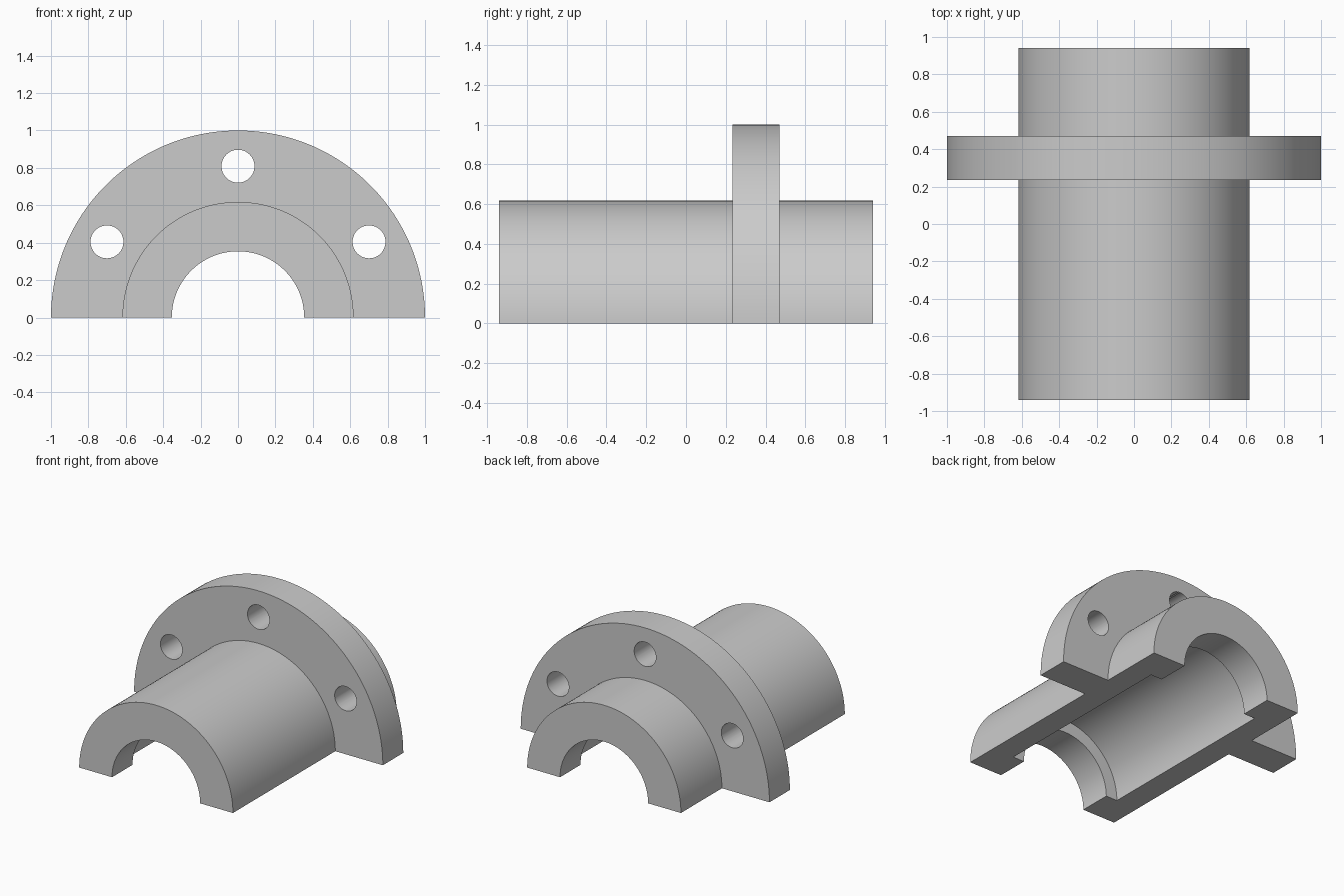
import bpy, bmesh
from math import cos, sin, pi, radians

cube = bpy.data.objects.get("Cube")
if cube:
    bpy.data.objects.remove(cube, do_unlink=True)

# Main dimensions
R_FLANGE, R_BODY, R_BORE, R_CAVITY = 1.0, 0.618, 0.354, 0.445
HALF_LEN, LIP = 0.941, 0.235
FLANGE_Y0, FLANGE_Y1 = 0.235, 0.47
R_BOLT, R_HOLE = 0.809, 0.088
SEGMENTS = 96

grey = bpy.data.materials.new("plain_grey")
grey.use_nodes = True
colour = (0.6, 0.6, 0.6, 1.0)
grey.diffuse_color = colour
grey.node_tree.nodes["Principled BSDF"].inputs["Base Color"].default_value = colour


def add_object(name, bm):
    bmesh.ops.recalc_face_normals(bm, faces=bm.faces)
    mesh = bpy.data.meshes.new(name)
    bm.to_mesh(mesh)
    bm.free()
    mesh.materials.append(grey)
    obj = bpy.data.objects.new(name, mesh)
    bpy.context.collection.objects.link(obj)
    return obj


def half_lathe(name, profile):
    """Sweep a closed (radius, y) profile through a half turn and cap both ends."""
    bm = bmesh.new()
    rings = []
    for i in range(SEGMENTS + 1):
        a = pi * i / SEGMENTS
        rings.append([bm.verts.new((r * cos(a), y, r * sin(a))) for r, y in profile])
    n = len(profile)
    for a, b in zip(rings, rings[1:]):
        for j in range(n):
            k = (j + 1) % n
            bm.faces.new((a[j], a[k], b[k], b[j]))
    bm.faces.new(rings[0])
    bm.faces.new(rings[-1])
    return add_object(name, bm)


def cylinder_y(name, x, z, radius, y0, y1, sides=48):
    """Solid cylinder along y."""
    bm = bmesh.new()
    ring = [bm.verts.new((x + radius * cos(2 * pi * i / sides), y0,
                          z + radius * sin(2 * pi * i / sides))) for i in range(sides)]
    base = bm.faces.new(ring)
    top = bmesh.ops.extrude_face_region(bm, geom=[base])["geom"]
    bmesh.ops.translate(bm, vec=(0, y1 - y0, 0),
                        verts=[v for v in top if isinstance(v, bmesh.types.BMVert)])
    return add_object(name, bm)


# Half sleeve with outer flange and a recessed bore between two end lips
sleeve = half_lathe("flanged_half_sleeve", [
    (R_BORE, -HALF_LEN), (R_BODY, -HALF_LEN),
    (R_BODY, FLANGE_Y0), (R_FLANGE, FLANGE_Y0),
    (R_FLANGE, FLANGE_Y1), (R_BODY, FLANGE_Y1),
    (R_BODY, HALF_LEN), (R_BORE, HALF_LEN),
    (R_BORE, HALF_LEN - LIP), (R_CAVITY, HALF_LEN - LIP),
    (R_CAVITY, LIP - HALF_LEN), (R_BORE, LIP - HALF_LEN),
])

# Bolt holes through the flange
bpy.context.view_layer.objects.active = sleeve
for degrees in (30, 90, 150):
    a = radians(degrees)
    cutter = cylinder_y("bolt_hole_cutter", R_BOLT * cos(a), R_BOLT * sin(a),
                        R_HOLE, FLANGE_Y0 - 0.1, FLANGE_Y1 + 0.1)
    cutter.hide_render = True
    cut = sleeve.modifiers.new("bolt_hole", "BOOLEAN")
    cut.operation = "DIFFERENCE"
    cut.solver = "EXACT"
    cut.object = cutter
    bpy.ops.object.modifier_apply(modifier=cut.name)
    bpy.data.objects.remove(cutter, do_unlink=True)

# Smooth round walls, crisp edges
bpy.ops.object.select_all(action="DESELECT")
sleeve.select_set(True)
bpy.ops.object.shade_smooth_by_angle(angle=radians(30))
